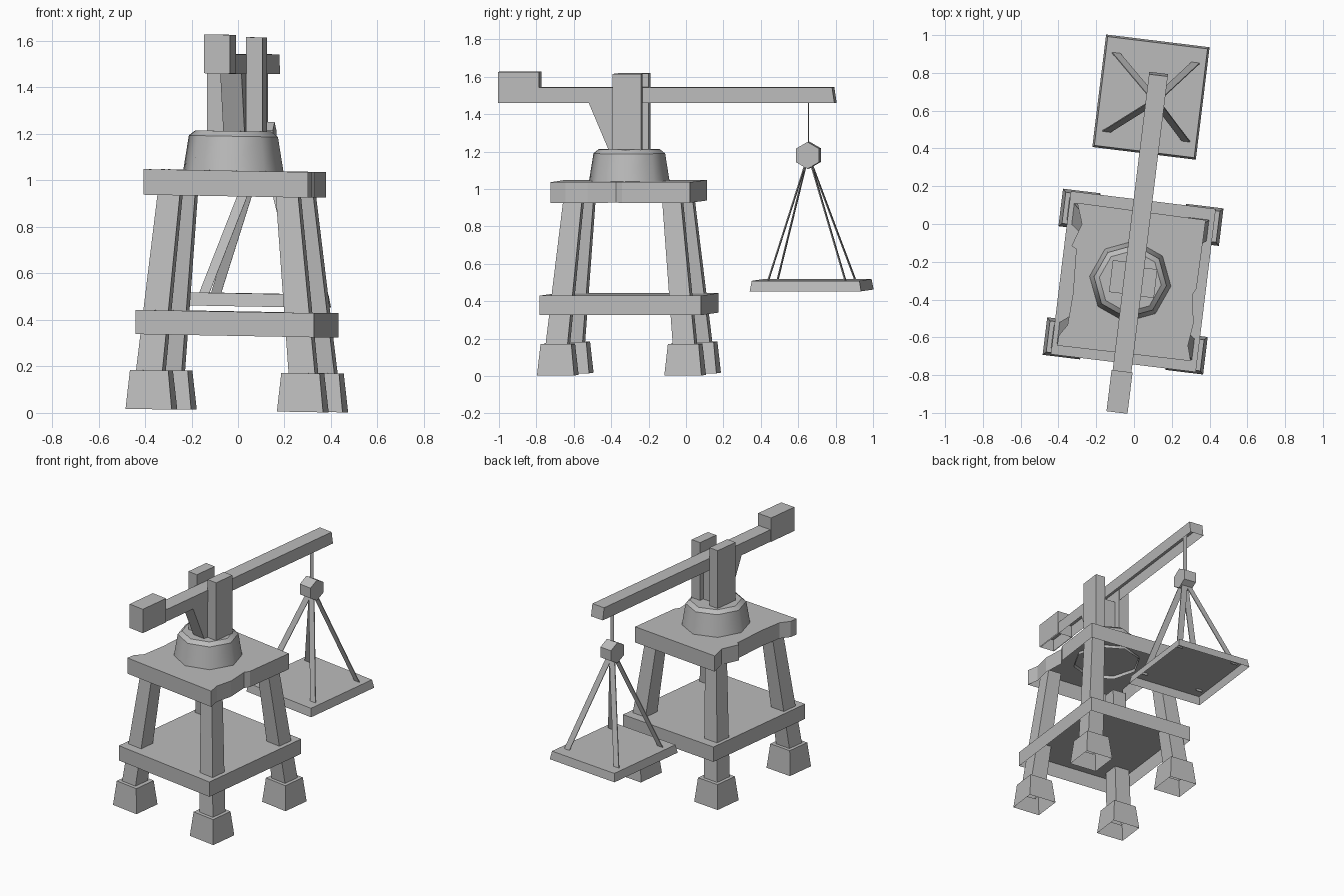
import bpy, bmesh, math
from mathutils import Matrix

cube = bpy.data.objects.get("Cube")
if cube:
    bpy.data.objects.remove(cube, do_unlink=True)

# Single grey material
grey = bpy.data.materials.new("plain_grey")
grey.use_nodes = True
grey.diffuse_color = (0.5, 0.5, 0.5, 1)
grey.node_tree.nodes["Principled BSDF"].inputs["Base Color"].default_value = (0.5, 0.5, 0.5, 1)

# Whole structure is turned a little and leans slightly to one side
LEAN = Matrix.Identity(4)
LEAN[2][0] = -0.018
PLACE = Matrix.Translation((-0.005, -0.305, 0)) @ Matrix.Rotation(math.radians(-7), 4, 'Z') @ LEAN


def loft(name, rings, open_bottom=False, rounded=False):
    """Join matching rings of points; the first cap can be left open, the sides smoothed."""
    bm = bmesh.new()
    loops = [[bm.verts.new(p) for p in ring] for ring in rings]
    n = len(loops[0])
    for low, high in zip(loops, loops[1:]):
        for i in range(n):
            j = (i + 1) % n
            bm.faces.new((low[i], low[j], high[j], high[i])).smooth = rounded
    bm.faces.new(loops[-1])
    if not open_bottom:
        bm.faces.new(loops[0])
    bmesh.ops.recalc_face_normals(bm, faces=bm.faces)
    # Rims stay sharp
    for edge in bm.edges:
        a, b = edge.verts
        edge.smooth = abs(a.co.z - b.co.z) > 0.001
    bm.transform(PLACE)
    mesh = bpy.data.meshes.new(name)
    bm.to_mesh(mesh)
    bm.free()
    mesh.materials.append(grey)
    obj = bpy.data.objects.new(name, mesh)
    bpy.context.collection.objects.link(obj)


def rect(cx, cy, hx, hy, z):
    return [(cx + sx * hx, cy + sy * hy, z) for sx, sy in ((-1, -1), (1, -1), (1, 1), (-1, 1))]


def box(name, x, y, z, open_bottom=False):
    cx, cy = sum(x) / 2, sum(y) / 2
    hx, hy = (x[1] - x[0]) / 2, (y[1] - y[0]) / 2
    loft(name, [rect(cx, cy, hx, hy, h) for h in z], open_bottom)


def circle(cx, cy, r, z, n):
    return [(cx + r * math.cos(math.tau * i / n), cy + r * math.sin(math.tau * i / n), z) for i in range(n)]


CORNERS = (("front_right", -1, -1), ("front_left", 1, -1), ("back_left", 1, 1), ("back_right", -1, 1))

# Splayed legs in hollow tapered feet
for label, sx, sy in CORNERS:
    fx, fy = sx * 0.328, sy * 0.343
    loft(label + "_foot", [rect(fx, fy, 0.1, 0.1, 0.01), rect(fx, fy, 0.083, 0.083, 0.177)], open_bottom=True)
    loft(label + "_leg", [rect(sx * 0.338, sy * 0.35, 0.058, 0.06, 0.1),
                          rect(sx * 0.252, sy * 0.263, 0.048, 0.05, 0.98)], open_bottom=True)

# Hollow shelf between the legs
box("lower_shelf", (-0.385, 0.388), (-0.435, 0.435), (0.332, 0.436), open_bottom=True)

# Hollow deck with chipped sides
outline = [(-0.358, -0.385), (0.354, -0.38), (0.33, -0.3), (0.345, -0.18), (0.32, -0.03), (0.338, 0.005),
           (0.342, 0.37), (-0.344, 0.378), (-0.306, 0.27), (-0.346, 0.148), (-0.32, 0.135),
           (-0.308, -0.1), (-0.316, -0.27), (-0.355, -0.33)]
loft("upper_deck", [[(x, y, z) for x, y in outline] for z in (0.932, 1.042)], open_bottom=True)

# Eight-sided turntable with smooth sides
loft("turntable", [circle(-0.015, 0, r, z, 8)
                   for r, z in ((0.22, 1.02), (0.217, 1.042), (0.193, 1.19), (0.165, 1.212))],
     open_bottom=True, rounded=True)

# Twin posts and the wedge brace carrying the beam
box("right_post", (-0.12, -0.048), (-0.07, 0.1), (1.19, 1.617))
box("left_post", (0.048, 0.12), (-0.073, 0.08), (1.19, 1.617))
brace = [(-0.215, 1.47), (-0.1, 1.2), (0.05, 1.2), (0.05, 1.47)]
loft("beam_brace", [[(x, y, z) for y, z in brace] for x in (-0.046, 0.046)])

# Hollow beam with a slanted tip, and its counterweight
loft("balance_beam", [rect(0, 0.209, 0.05, 0.904, 1.459), rect(0, 0.2025, 0.05, 0.8975, 1.543)], open_bottom=True)
box("counterweight", (-0.056, 0.056), (-0.698, -0.478), (1.46, 1.627), open_bottom=True)

# Hanging ribbon and six-sided knob
HANG_Y, KNOB_Z = 0.967, 1.18
box("hanger", (-0.015, 0.015), (HANG_Y - 0.002, HANG_Y + 0.002), (KNOB_Z, 1.53))
hexagon = [(HANG_Y + 0.072 * math.sin(math.tau * i / 6), KNOB_Z + 0.072 * math.cos(math.tau * i / 6))
           for i in range(6)]
loft("hanger_knob", [[(x, y, z) for y, z in hexagon] for x in (-0.045, 0.045)])

# Hollow pan and its four flat stays
PAN_X, PAN_Y = -0.025, 0.981
loft("weighing_pan", [rect(PAN_X, PAN_Y, 0.276, 0.3, 0.457), rect(PAN_X, PAN_Y, 0.266, 0.29, 0.513)],
     open_bottom=True)
for label, sx, sy in CORNERS:
    loft(label + "_stay", [rect(PAN_X + sx * 0.215, PAN_Y + sy * 0.212, 0.022, 0.003, 0.5),
                           rect(sx * 0.008, HANG_Y + sy * 0.01, 0.022, 0.003, KNOB_Z - 0.03)])
